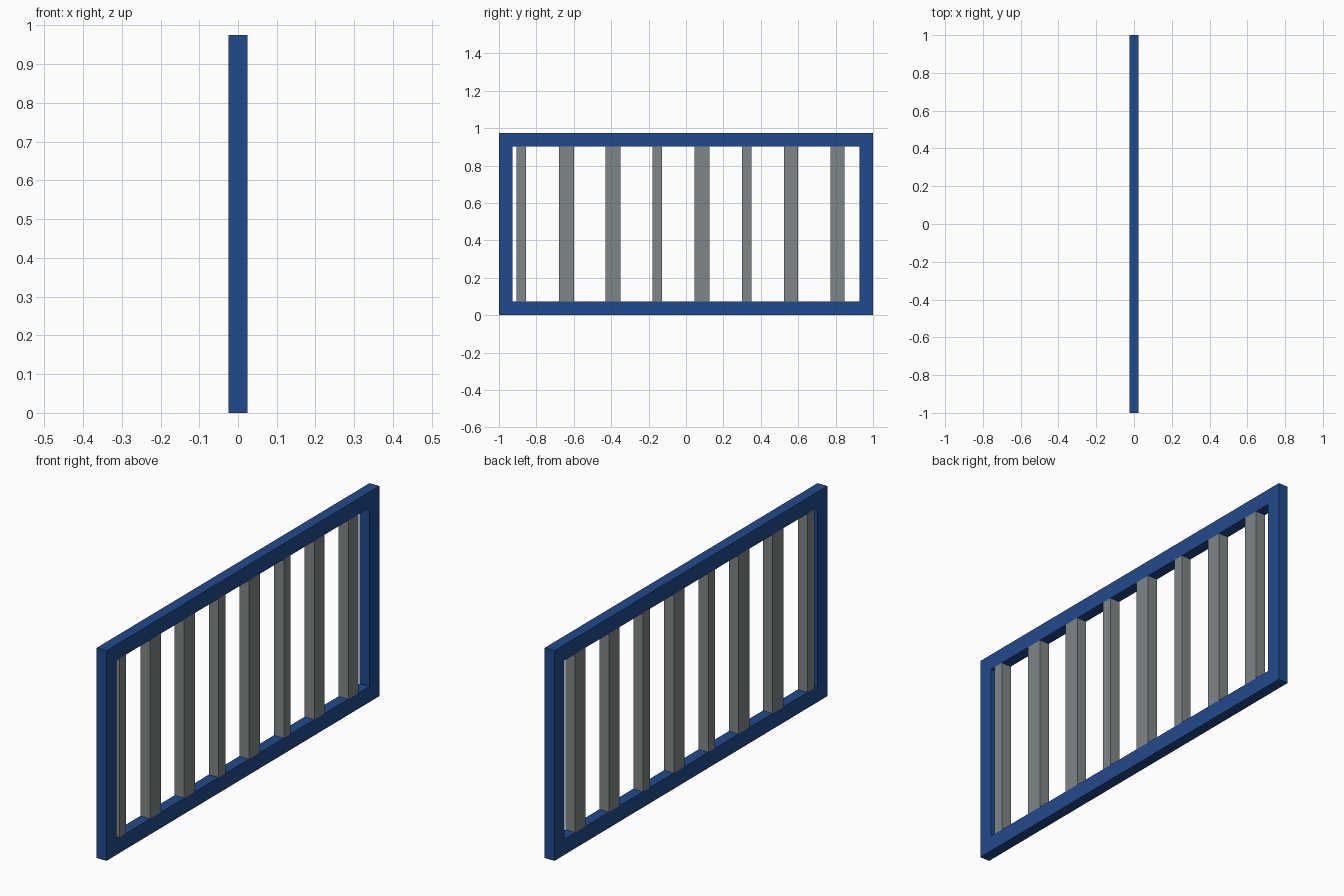
import bpy, bmesh

if "Cube" in bpy.data.objects:
    bpy.data.objects.remove(bpy.data.objects["Cube"])

HALF_X, HALF_Y, HEIGHT, RAIL = 0.025, 1.0, 0.975, 0.073


def material(name, rgb):
    mat = bpy.data.materials.new(name)
    mat.diffuse_color = (*rgb, 1.0)
    mat.use_nodes = True
    mat.node_tree.nodes["Principled BSDF"].inputs["Base Color"].default_value = mat.diffuse_color
    return mat


def finish(name, bm, mat):
    bmesh.ops.recalc_face_normals(bm, faces=bm.faces)
    mesh = bpy.data.meshes.new(name)
    bm.to_mesh(mesh)
    bm.free()
    mesh.materials.append(mat)
    obj = bpy.data.objects.new(name, mesh)
    bpy.context.collection.objects.link(obj)


def rectangle(y0, y1, z0, z1):
    return [(y0, z0), (y1, z0), (y1, z1), (y0, z1)]


blue = material("blue paint", (0.0152, 0.067, 0.262))
grey = material("grey metal", (0.212, 0.238, 0.246))

# Rectangular frame: mitred ring pulled through its thickness
bm = bmesh.new()
outer = rectangle(-HALF_Y, HALF_Y, 0, HEIGHT)
inner = rectangle(-HALF_Y + RAIL, HALF_Y - RAIL, RAIL, HEIGHT - RAIL)
o = [bm.verts.new((-HALF_X, y, z)) for y, z in outer]
i = [bm.verts.new((-HALF_X, y, z)) for y, z in inner]
ring = []
for k in range(4):
    n = (k + 1) % 4
    ring.append(bm.faces.new((o[k], o[n], i[n], i[k])))
ext = bmesh.ops.extrude_face_region(bm, geom=ring, use_keep_orig=True)
moved = [v for v in ext["geom"] if isinstance(v, bmesh.types.BMVert)]
bmesh.ops.translate(bm, verts=moved, vec=(2 * HALF_X, 0, 0))
finish("frame", bm, blue)

# Upright bars: (centre y, width), alternating wide and narrow
bars = [(-0.88, 0.05), (-0.64, 0.08), (-0.39, 0.08), (-0.153, 0.05),
        (0.085, 0.08), (0.325, 0.05), (0.562, 0.075), (0.81, 0.075)]
for k, (y, width) in enumerate(bars):
    bm = bmesh.new()
    bmesh.ops.create_cube(bm, size=1)
    bmesh.ops.scale(bm, verts=bm.verts, vec=(2 * HALF_X, width, HEIGHT - 2 * RAIL))
    bmesh.ops.translate(bm, verts=bm.verts, vec=(0, y, HEIGHT / 2))
    finish(f"upright_bar_{k + 1}", bm, grey)
